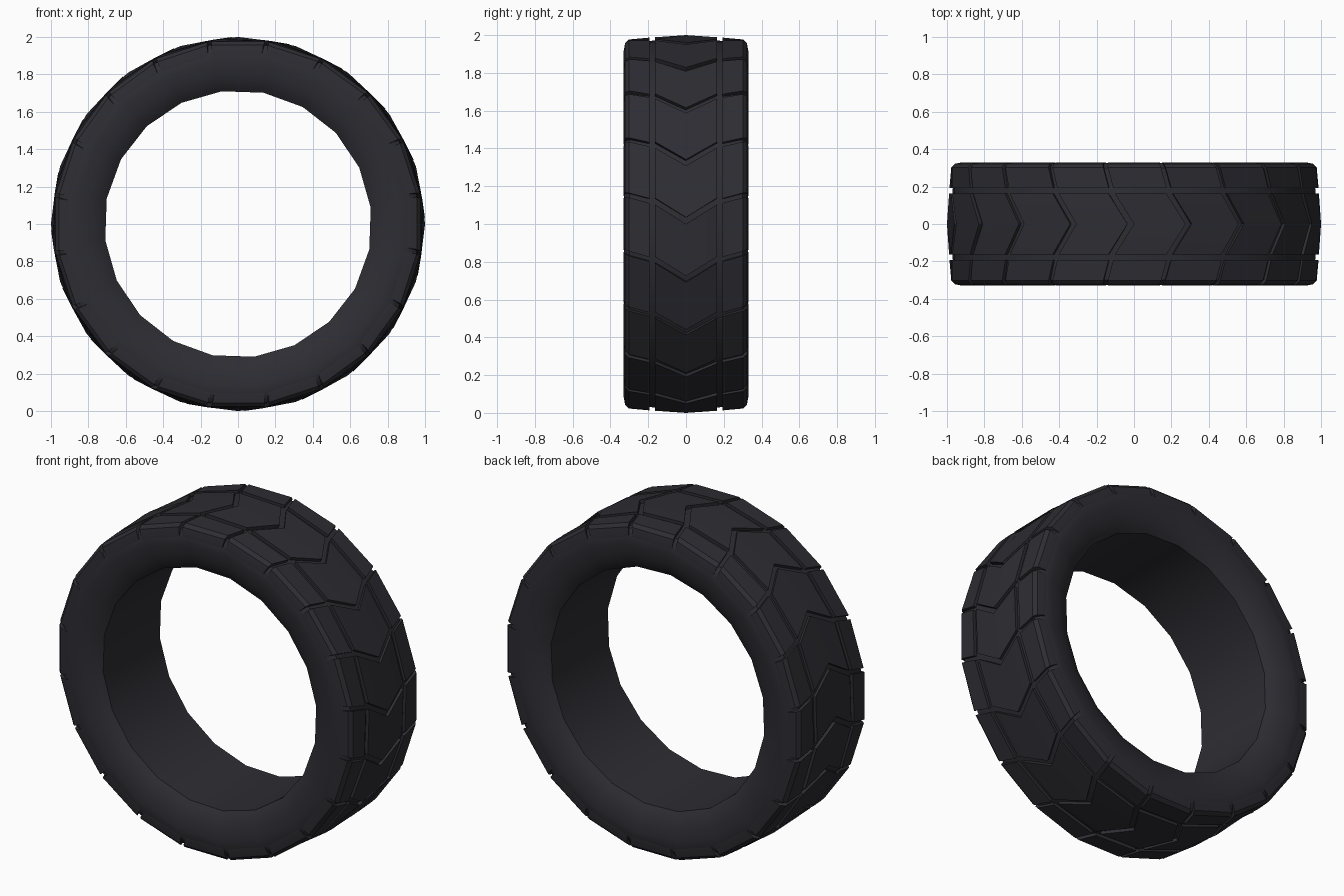
import bpy, bmesh
from math import cos, sin, radians

cube = bpy.data.objects.get("Cube")
if cube:
    bpy.data.objects.remove(cube, do_unlink=True)

SIDES = 20
STEP = 360 / SIDES
START = 7

rubber = bpy.data.materials.new("dark_rubber")
rubber.use_nodes = True
colour = (0.026, 0.026, 0.033, 1)
rubber.diffuse_color = colour
rubber.node_tree.nodes["Principled BSDF"].inputs["Base Color"].default_value = colour
rubber.node_tree.nodes["Principled BSDF"].inputs["Roughness"].default_value = 0.8


def sweep(y):
    """Angular shift of the tread pattern across the width: a chevron."""
    y = abs(y)
    if y < 0.165:
        return -6 * (1 - y / 0.165)
    return max(0, y - 0.185) * 16


def point(angle, y, r):
    a = radians(angle)
    return (r * cos(a), y, 1 + r * sin(a))


def finish(name, bm):
    bmesh.ops.recalc_face_normals(bm, faces=bm.faces)
    mesh = bpy.data.meshes.new(name)
    bm.to_mesh(mesh)
    bm.free()
    mesh.materials.append(rubber)
    ob = bpy.data.objects.new(name, mesh)
    bpy.context.collection.objects.link(ob)
    bpy.ops.object.select_all(action="DESELECT")
    ob.select_set(True)
    bpy.context.view_layer.objects.active = ob
    bpy.ops.object.shade_smooth_by_angle(angle=radians(32))
    return ob


# Carcass: closed cross-section from bead, over sidewall and tread, to bead
half = [(0.27, 0.715), (0.285, 0.735), (0.302, 0.765), (0.318, 0.81),
        (0.327, 0.87), (0.327, 0.925), (0.318, 0.945), (0.30, 0.968),
        (0.175, 0.978)]
section = half + [(0, 0.983)] + [(-y, r) for y, r in reversed(half)]
bm = bmesh.new()
rings = []
for k in range(SIDES):
    rings.append([bm.verts.new(point(START + k * STEP + (sweep(y) if r > 0.94 else 0), y, r))
                  for y, r in section])
n = len(section)
for k in range(SIDES):
    a, b = rings[k], rings[(k + 1) % SIDES]
    for i in range(n):
        j = (i + 1) % n
        bm.faces.new((a[i], a[j], b[j], b[i]))
finish("tyre_carcass", bm)


def tread_blocks(name, profile, gap):
    """Ring of raised blocks whose tops follow profile (y, top radius, base radius)."""
    bm = bmesh.new()
    for k in range(SIDES):
        a0 = START + k * STEP + gap
        a1 = START + (k + 1) * STEP - gap
        rows = []
        for y, top, base in profile:
            s = sweep(y)
            rows.append([bm.verts.new(point(a + s, y, r))
                         for a, r in ((a0, base), (a0, top), (a1, top), (a1, base))])
        for p, q in zip(rows, rows[1:]):
            for i in range(4):
                j = (i + 1) % 4
                bm.faces.new((p[i], p[j], q[j], q[i]))
        bm.faces.new(rows[0])
        bm.faces.new(rows[-1])
    finish(name, bm)


# Chevron blocks along the middle
tread_blocks("centre_tread_blocks",
             [(-0.163, 0.994, 0.96), (0, 1.0, 0.96), (0.163, 0.994, 0.96)], 1.0)

# Shoulder blocks with a bevelled outer edge
for side, name in ((1, "back_shoulder_blocks"), (-1, "front_shoulder_blocks")):
    tread_blocks(name,
                 [(side * 0.192, 0.993, 0.95), (side * 0.302, 0.987, 0.95),
                  (side * 0.322, 0.968, 0.93), (side * 0.33, 0.925, 0.915)], 0.7)
